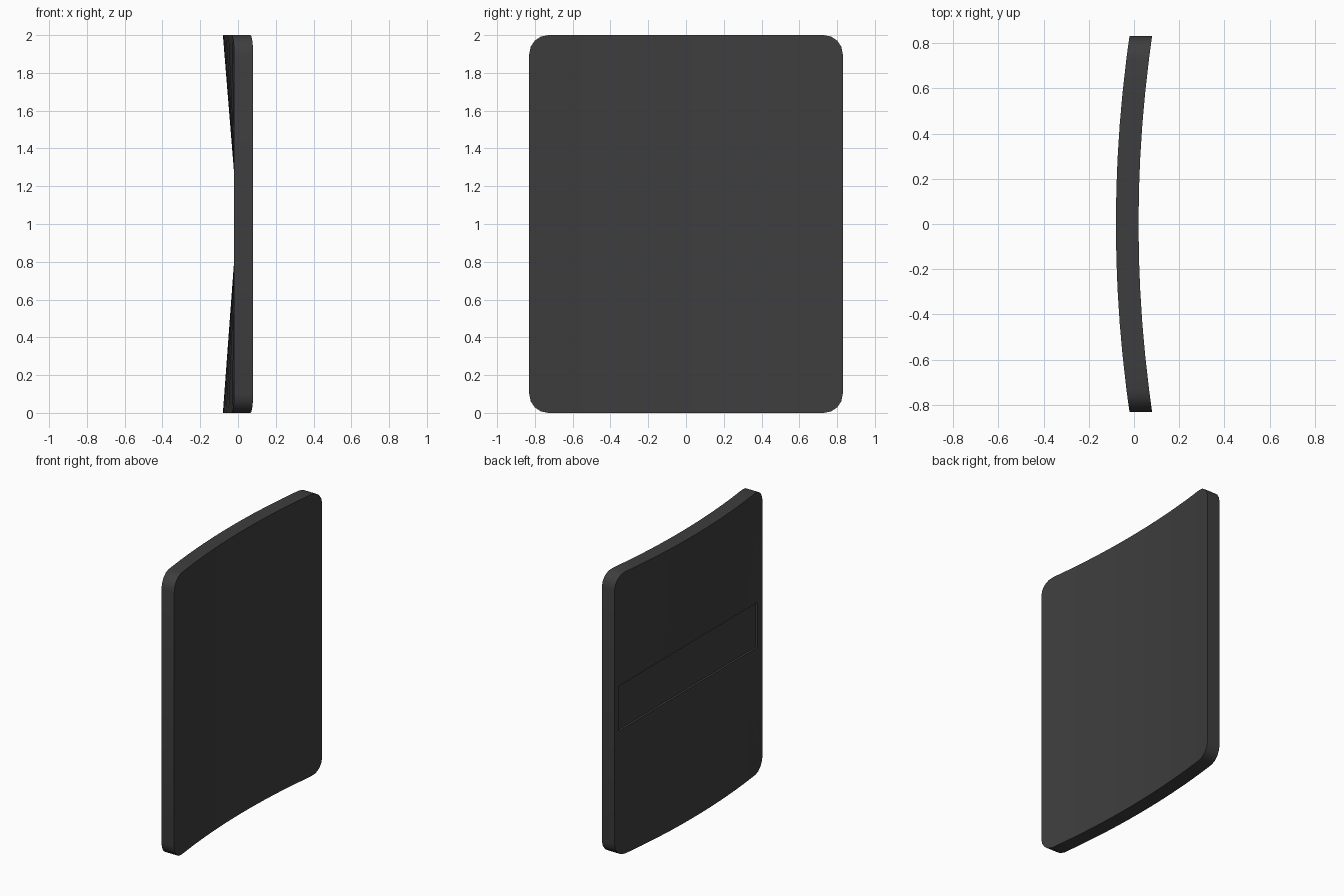
import bpy, bmesh, math

if "Cube" in bpy.data.objects:
    bpy.data.objects.remove(bpy.data.objects["Cube"])

W, H, T, R = 0.83, 2.0, 0.10, 0.10      # half width, height, thickness, corner radius
BY, BZ0, BZ1, BX = 0.78, 0.88, 1.20, -0.015  # rear slot frame
DEPTH = 0.015

mat = bpy.data.materials.new("dark grey")
mat.diffuse_color = (0.048, 0.048, 0.048, 1)
mat.use_nodes = True
mat.node_tree.nodes["Principled BSDF"].inputs["Base Color"].default_value = mat.diffuse_color


def bow(y):
    """Front surface: shallow arc across the width."""
    return 0.02 + 0.06 * (y / W) ** 2


# Upper half of the rounded outline, left to right: (y, z, matching slot y)
half = []
for i in range(5):
    a = math.radians(90 * i / 4)
    half.append((W - R + R * math.cos(a), H - R + R * math.sin(a), BY))
for y in (0.58, 0.44, 0.29, 0.15):
    half.append((y, H, y / (W - R) * BY))
upper = [(-y, z, -s) for y, z, s in half] + [(0, H, 0)] + half[::-1]

bm = bmesh.new()
rows = {}
for name, top in (("top", True), ("bot", False)):
    front, back, slot = [], [], []
    for y, z, s in upper:
        zz = z if top else H - z
        front.append(bm.verts.new((bow(y), y, zz)))
        back.append(bm.verts.new((bow(y) - T, y, zz)))
        # all points of a rounded corner share one slot corner
        if slot and abs(slot[-1].co.y - s) < 1e-6:
            slot.append(slot[-1])
        else:
            slot.append(bm.verts.new((BX, s, BZ1 if top else BZ0)))
    rows[name] = (front, back, slot)


def face(*vs):
    vs = list(dict.fromkeys(vs))
    if len(vs) > 2:
        return bm.faces.new(vs)


(ft, kt, st), (fb, kb, sb) = rows["top"], rows["bot"]
n = len(upper)
for i in range(n - 1):
    j = i + 1
    face(ft[i], ft[j], fb[j], fb[i])            # bowed front
    for f, k, s in rows.values():
        face(f[i], f[j], k[j], k[i])            # rim
        face(k[i], k[j], s[j], s[i])            # back tapering to the slot
for i in (0, n - 1):                            # straight sides
    face(ft[i], fb[i], kb[i], kt[i])
    face(kt[i], kb[i], sb[i], st[i])

# Shallow recess in the middle of the back
loop = list(dict.fromkeys(st + sb[::-1]))
floor = [bm.verts.new((v.co.x + DEPTH, v.co.y, v.co.z)) for v in loop]
for i in range(len(loop)):
    j = (i + 1) % len(loop)
    face(loop[i], loop[j], floor[j], floor[i])
face(*floor)

bmesh.ops.recalc_face_normals(bm, faces=bm.faces)
me = bpy.data.meshes.new("curved_panel")
bm.to_mesh(me)
bm.free()
me.materials.append(mat)
panel = bpy.data.objects.new("curved_panel", me)
bpy.context.collection.objects.link(panel)
bpy.context.view_layer.objects.active = panel
panel.select_set(True)
bpy.ops.object.shade_smooth_by_angle(angle=math.radians(30))
